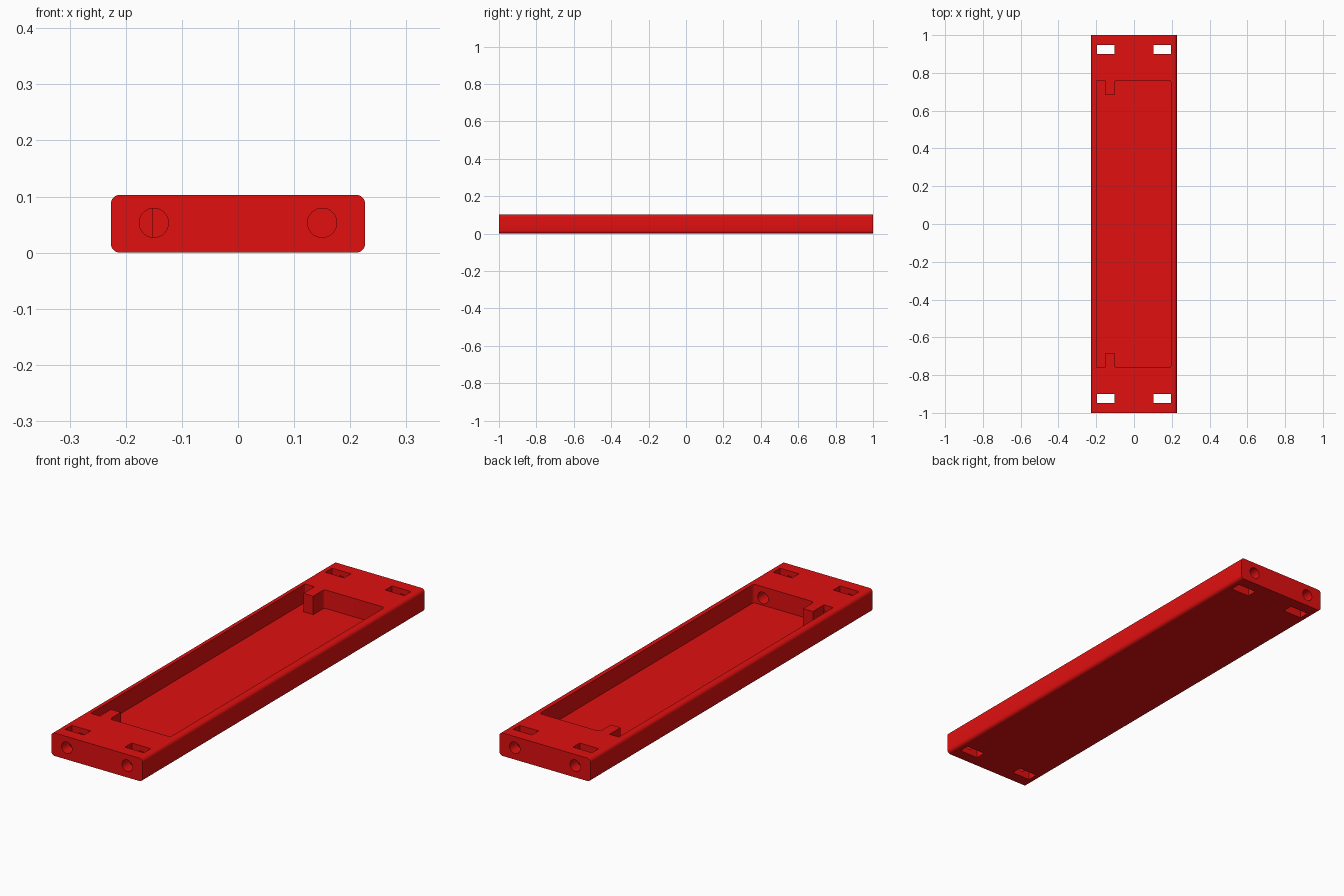
import bpy, bmesh, math
from mathutils import Vector, Matrix

if "Cube" in bpy.data.objects:
    bpy.data.objects.remove(bpy.data.objects["Cube"])

W, H, L = 0.2265, 0.103, 1.0        # half width, height, half length
FLOOR = 0.02
WALL_Y = 0.76


def rounded(points, seg=6):
    """Fillet the corners of a 2D polygon given as (x, y, radius)."""
    out = []
    n = len(points)
    for i, (x, y, r) in enumerate(points):
        p = Vector((x, y))
        if r == 0:
            out.append(p)
            continue
        a = (Vector(points[i - 1][:2]) - p).normalized()
        b = (Vector(points[(i + 1) % n][:2]) - p).normalized()
        c = p + (a + b) * r                      # right-angled corners
        for k in range(seg + 1):
            t = math.pi / 2 * k / seg
            out.append(c - b * r * math.cos(t) - a * r * math.sin(t))
    return out


def prism(name, profile, start, end, axis='Z'):
    """Extrude a 2D profile along z (x, y) or along y (x, z)."""
    bm = bmesh.new()
    put = (lambda p, d: (p.x, p.y, d)) if axis == 'Z' else (lambda p, d: (p.x, d, p.y))
    face = bm.faces.new([bm.verts.new(put(p, start)) for p in profile])
    ext = bmesh.ops.extrude_face_region(bm, geom=[face])
    step = Vector((0, 0, end - start)) if axis == 'Z' else Vector((0, end - start, 0))
    bmesh.ops.translate(bm, vec=step, verts=[v for v in ext['geom'] if isinstance(v, bmesh.types.BMVert)])
    bmesh.ops.recalc_face_normals(bm, faces=bm.faces)
    me = bpy.data.meshes.new(name)
    bm.to_mesh(me)
    bm.free()
    ob = bpy.data.objects.new(name, me)
    bpy.context.collection.objects.link(ob)
    return ob


def rect(x0, x1, y0, y1, r=0.0):
    return rounded([(x0, y0, r), (x1, y0, r), (x1, y1, r), (x0, y1, r)])


def circle(x, z, r, n=32):
    return [Vector((x + r * math.cos(2 * math.pi * k / n), z + r * math.sin(2 * math.pi * k / n)))
            for k in range(n)]


# Long bar with rounded lengthwise edges
tray = prism("tray_body", rect(-W, W, 0, H, 0.016), -L, L, 'Y')

# Pocket outline, leaving a tab standing at each end wall
half = [(0.196, WALL_Y, 0.014), (-0.104, WALL_Y, 0.014), (-0.104, 0.682, 0),
        (-0.153, 0.682, 0), (-0.153, WALL_Y, 0), (-0.199, WALL_Y, 0.004)]
outline = half + [(x, -y, r) for x, y, r in reversed(half)]
cutters = [prism("pocket_cutter", rounded(outline), FLOOR, H + 0.05)]

# Nut slots through the plate and screw holes in the ends
for sx in (-1, 1):
    xs = sorted((sx * 0.102, sx * 0.196))
    for sy in (-1, 1):
        ys = sorted((sy * 0.899, sy * 0.947))
        cutters.append(prism("slot_cutter", rect(*xs, *ys), -0.05, H + 0.05))
    cutters.append(prism("front_hole_cutter", circle(sx * 0.15, 0.053, 0.026), -1.05, -WALL_Y + 0.001, 'Y'))
    cutters.append(prism("back_hole_cutter", circle(sx * 0.15, 0.053, 0.026), 0.91, 1.05, 'Y'))

for c in cutters:
    c.hide_render = True
    bpy.context.view_layer.objects.active = tray
    m = tray.modifiers.new("cut", 'BOOLEAN')
    m.operation, m.solver, m.object = 'DIFFERENCE', 'EXACT', c
    bpy.ops.object.modifier_apply(modifier=m.name)
    bpy.data.objects.remove(c)

# Red plastic
red = bpy.data.materials.new("red_plastic")
red.diffuse_color = (0.75, 0.005, 0.005, 1)
red.use_nodes = True
red.node_tree.nodes["Principled BSDF"].inputs["Base Color"].default_value = red.diffuse_color
tray.data.materials.clear()
tray.data.materials.append(red)

bpy.ops.object.select_all(action='DESELECT')
tray.select_set(True)
bpy.context.view_layer.objects.active = tray
bpy.ops.object.shade_smooth_by_angle(angle=math.radians(30))
